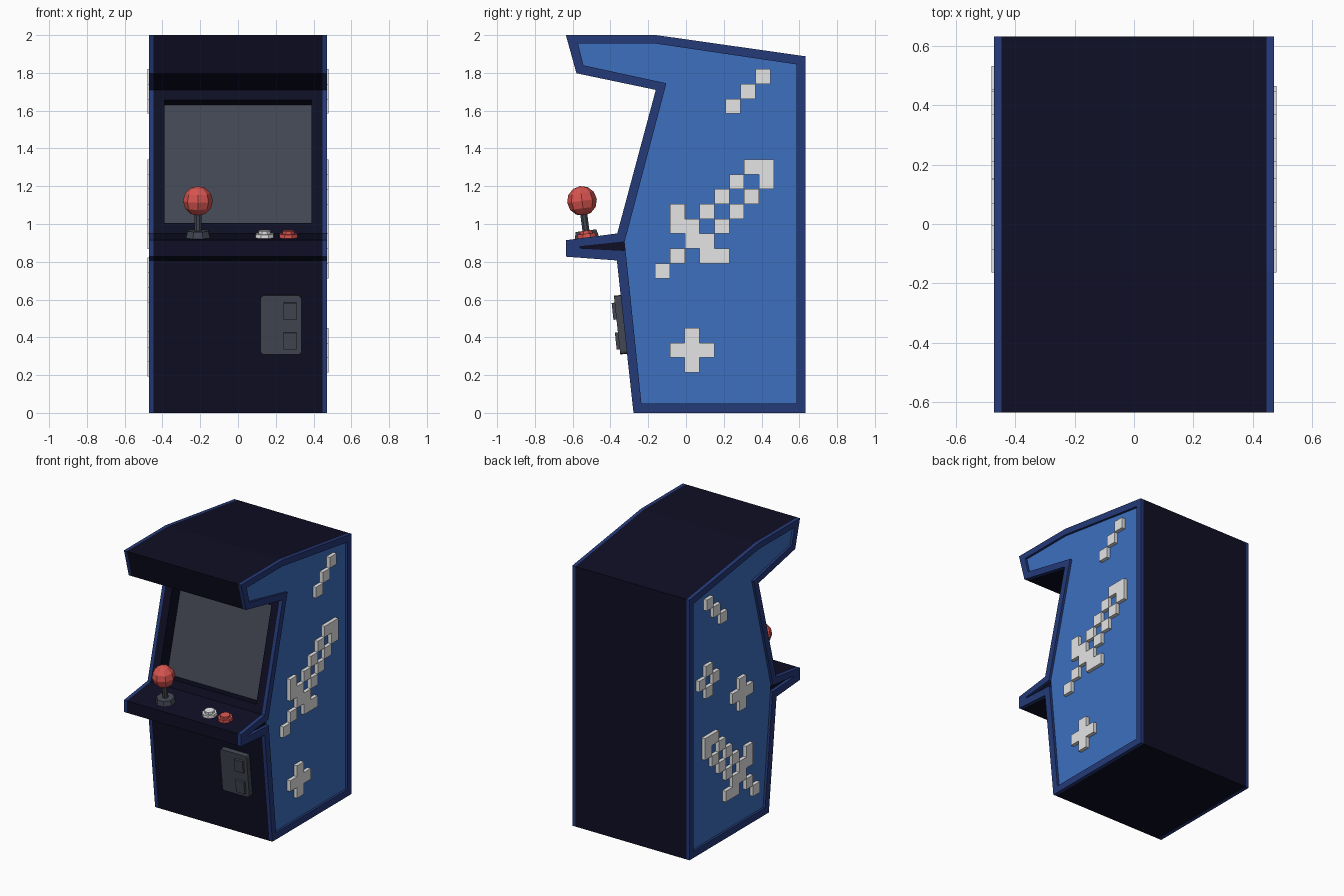
import bpy, bmesh, math
from mathutils import Matrix, Vector

if "Cube" in bpy.data.objects:
    bpy.data.objects.remove(bpy.data.objects["Cube"])


def material(name, rgb):
    m = bpy.data.materials.new(name)
    m.diffuse_color = (*rgb, 1)
    m.use_nodes = True
    m.node_tree.nodes["Principled BSDF"].inputs["Base Color"].default_value = m.diffuse_color
    return m


BODY = material("midnight navy", (0.0045, 0.0045, 0.018))
TRIM = material("dark blue", (0.018, 0.041, 0.19))
BLUE = material("mid blue", (0.045, 0.16, 0.52))
GREY = material("slate grey", (0.056, 0.063, 0.086))
WHITE = material("off white", (0.78, 0.78, 0.78))
RED = material("red", (0.68, 0.09, 0.08))


def finish(name, bm, *mats, mirror=False):
    bmesh.ops.recalc_face_normals(bm, faces=bm.faces)
    me = bpy.data.meshes.new(name)
    bm.to_mesh(me)
    bm.free()
    for m in mats:
        me.materials.append(m)
    ob = bpy.data.objects.new(name, me)
    bpy.context.collection.objects.link(ob)
    if mirror:
        ob.modifiers.new("mirror", 'MIRROR')
    return ob


def prism(pts, x0, x1):
    """Extrude a (y, z) outline from x0 to x1."""
    bm = bmesh.new()
    a = [bm.verts.new((x0, y, z)) for y, z in pts]
    b = [bm.verts.new((x1, y, z)) for y, z in pts]
    bm.faces.new(a)
    bm.faces.new(b)
    for i in range(len(pts)):
        j = (i + 1) % len(pts)
        bm.faces.new((a[i], a[j], b[j], b[i]))
    return bm


# Cabinet side outline and the matching inner edge of the trim
OUTER = [(-0.278, 0), (0.632, 0), (0.632, 1.888), (-0.158, 2), (-0.636, 2), (-0.58, 1.798),
         (-0.16, 1.71), (-0.364, 0.95), (-0.636, 0.914), (-0.636, 0.827), (-0.366, 0.807)]
INNER = [(-0.236, 0.05), (0.585, 0.05), (0.585, 1.845), (-0.166, 1.956), (-0.572, 1.956), (-0.543, 1.84),
         (-0.104, 1.745), (-0.325, 0.905), (-0.56, 0.88), (-0.56, 0.872), (-0.32, 0.86)]
HALF = 0.447

# Cabinet body with recessed screen
bm = prism(OUTER, -HALF, HALF)
bm.normal_update()
bmesh.ops.recalc_face_normals(bm, faces=bm.faces)
front = min(bm.faces, key=lambda f: (f.calc_center_median() - Vector((0, -0.262, 1.33))).length)
bmesh.ops.inset_region(bm, faces=[front], thickness=0.08)
normal = front.normal.copy()
res = bmesh.ops.extrude_discrete_faces(bm, faces=[front])
screen = res["faces"][0]
screen.material_index = 1
bmesh.ops.translate(bm, verts=screen.verts, vec=normal * -0.1)
finish("cabinet_body", bm, BODY, GREY)

# Raised trim around both sides
bm = bmesh.new()
loops = [[bm.verts.new((x, y, z)) for y, z in pts]
         for x, pts in ((HALF, OUTER), (0.471, OUTER), (0.471, INNER), (HALF, INNER))]
for a, b in zip(loops, loops[1:]+loops[:1]):
    for i in range(len(a)):
        j = (i + 1) % len(a)
        bm.faces.new((a[i], a[j], b[j], b[i]))
finish("side_trim", bm, TRIM, mirror=True)

# Blue side panels, without the control shelf wedge
finish("side_panel", prism(INNER[:8] + INNER[10:], 0.44, 0.454), BLUE, mirror=True)

# Pixel artwork made of small raised blocks
CELL = 0.0787
SWORD = ["......##", ".....#.#", "....#.#.", ".#.#.#..", ".##.#...", "..##....", ".#.##...", "#......."]
PLUS = [".#.", "###", ".#."]
RING = [".#.", "#.#", ".#."]
SPARKS = ["..#", ".#.", "#.."]


def pixels(name, side, rows, y0, top):
    bm = bmesh.new()
    for r, row in enumerate(rows):
        for c, ch in enumerate(row):
            if ch == "#":
                loc = (side * 0.4645, y0 + (c + 0.5) * CELL, top - (r + 0.5) * CELL)
                bmesh.ops.create_cube(bm, matrix=Matrix.Translation(loc) @ Matrix.Diagonal((0.031, CELL, CELL, 1)))
    finish(name, bm, WHITE)


pixels("right_sparks", 1, SPARKS, 0.21, 1.82)
pixels("right_sword", 1, SWORD, -0.164, 1.342)
pixels("right_plus", 1, PLUS, -0.086, 0.45)
pixels("left_sparks", -1, SPARKS, 0.21, 1.82)
pixels("left_ring", -1, RING, 0.297, 1.342)
pixels("left_plus", -1, PLUS, -0.086, 1.105)
pixels("left_sword", -1, SWORD, -0.164, 0.822)

# Controls stand square to the sloping shelf
TILT = Matrix.Rotation(math.atan2(0.036, 0.272), 4, 'X')


def shelf(x):
    return Matrix.Translation((x, -0.525, 0.929)) @ TILT


def cone(bm, frame, r1, r2, z0, z1, n=8):
    turn = Matrix.Rotation(math.pi / n, 4, 'Z')
    bmesh.ops.create_cone(bm, cap_ends=True, segments=n, radius1=r1, radius2=r2, depth=z1 - z0,
                          matrix=frame @ Matrix.Translation((0, 0, (z0 + z1) / 2)) @ turn)


stick = shelf(-0.212)
bm = bmesh.new()
cone(bm, stick, 0.07, 0.06, -0.005, 0.036)
cone(bm, stick, 0.02, 0.02, 0.03, 0.15)
finish("joystick_base", bm, GREY)

bm = bmesh.new()
bmesh.ops.create_uvsphere(bm, u_segments=8, v_segments=6, radius=0.079,
                          matrix=stick @ Matrix.Translation((0, 0, 0.195)))
finish("joystick_ball", bm, RED)

for name, x, mat in (("white_button", 0.141, WHITE), ("red_button", 0.267, RED)):
    bm = bmesh.new()
    cone(bm, shelf(x), 0.053, 0.05, -0.005, 0.02)
    cone(bm, shelf(x), 0.036, 0.034, 0.015, 0.036)
    finish(name, bm, mat)

# Coin door with two slots on the leaning lower front
LEAN = Matrix.Rotation(math.atan2(0.088, 0.807), 4, 'X')


def front_plate(name, x0, x1, z0, z1, out, bevel):
    z = (z0 + z1) / 2
    frame = Matrix.Translation(((x0 + x1) / 2, -0.278 - 0.109 * z, z)) @ LEAN
    bm = bmesh.new()
    bmesh.ops.create_cube(bm, matrix=Matrix.Translation((0, -out / 2 + 0.002, 0))
                          @ Matrix.Diagonal((x1 - x0, out + 0.004, z1 - z0, 1)))
    if bevel:
        edges = [e for e in bm.edges if abs(e.verts[0].co.y - e.verts[1].co.y) > 0.01]
        bmesh.ops.bevel(bm, geom=edges, offset=bevel, segments=2, profile=0.5, affect='EDGES')
    bm.transform(frame)
    finish(name, bm, GREY)


front_plate("coin_door", 0.12, 0.335, 0.312, 0.625, 0.036, 0.015)
front_plate("upper_coin_slot", 0.242, 0.31, 0.498, 0.588, 0.052, 0)
front_plate("lower_coin_slot", 0.242, 0.31, 0.34, 0.43, 0.052, 0)
